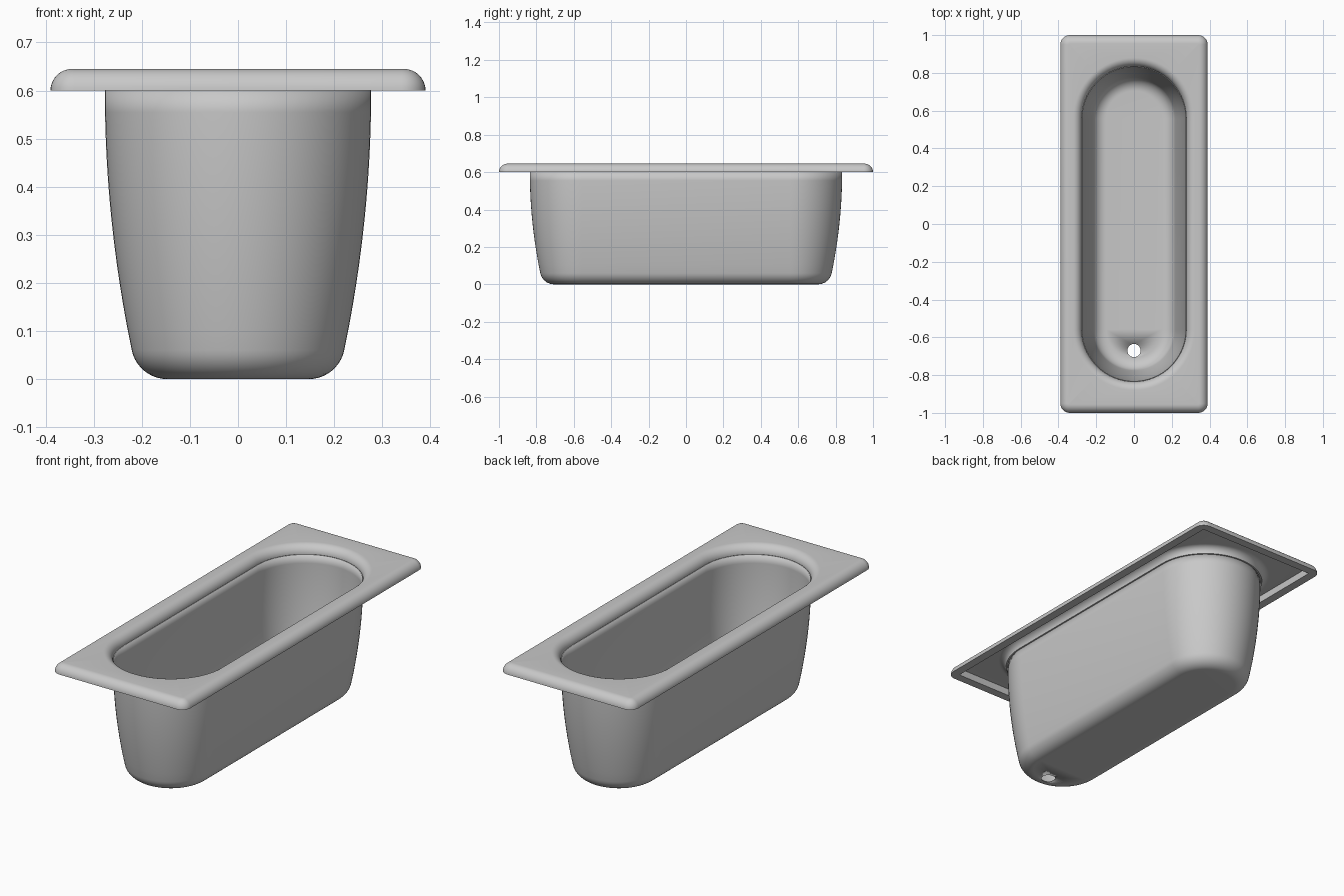
import bpy, bmesh, math

if "Cube" in bpy.data.objects:
    bpy.data.objects.remove(bpy.data.objects["Cube"], do_unlink=True)

CORE = 0.558            # half length of the straight side of the basin
RIM_Z, R = 0.60, 0.045  # rim underside height and rounding radius
HALF_W, HALF_L = 0.39, 1.0
PLATE = 0.008           # rim sheet thickness

mat = bpy.data.materials.new("light grey enamel")
mat.use_nodes = True
colour = (0.58, 0.58, 0.58, 1)
mat.diffuse_color = colour
mat.node_tree.nodes["Principled BSDF"].inputs["Base Color"].default_value = colour


def arcs(centres, r, n):
    """Counter-clockwise outline made of equal arcs around the given centres."""
    pts, sweep = [], 2 * math.pi / len(centres)
    for k, (cx, cy) in enumerate(centres):
        for i in range(n + 1):
            a = sweep * (k + i / n)
            pts.append((cx + r * math.cos(a), cy + r * math.sin(a)))
    return pts


def stadium(r):
    return arcs([(0, CORE), (0, -CORE)], r, 32)


def rounded_rect(inset):
    r = max(0.05 - inset, 0.005)
    x, y = HALF_W - inset - r, HALF_L - inset - r
    return arcs([(x, y), (-x, y), (-x, -y), (x, -y)], r, 8)


def ring(bm, pts, z):
    return [bm.verts.new((x, y, z)) for x, y in pts]


def loft(bm, rings):
    for a, b in zip(rings, rings[1:]):
        n = len(a)
        for i in range(n):
            j = (i + 1) % n
            bm.faces.new((a[i], a[j], b[j], b[i]))


def fill_between(bm, outer, inner):
    """Flat sheet between an outer loop and a hole."""
    edges = []
    for loop in (outer, inner):
        for i, v in enumerate(loop):
            w = loop[(i + 1) % len(loop)]
            edges.append(bm.edges.get((v, w)) or bm.edges.new((v, w)))
    bmesh.ops.triangle_fill(bm, use_beauty=True, edges=edges, normal=(0, 0, 1))


def finish(bm, name):
    bmesh.ops.recalc_face_normals(bm, faces=bm.faces[:])
    mesh = bpy.data.meshes.new(name)
    bm.to_mesh(mesh)
    bm.free()
    obj = bpy.data.objects.new(name, mesh)
    bpy.context.collection.objects.link(obj)
    mesh.materials.append(mat)
    bpy.ops.object.select_all(action='DESELECT')
    obj.select_set(True)
    bpy.context.view_layer.objects.active = obj
    bpy.ops.object.shade_smooth_by_angle(angle=math.radians(35))
    return obj


# Basin: rounded floor edge, gently bowed wall, drain hole in the floor
bm = bmesh.new()
theta, fr = math.atan(0.207), 0.0753
cx = 0.221 - fr * math.cos(theta)
profile = []
for i in range(11):
    a = -math.pi / 2 + (math.pi / 2 - theta) * i / 10
    profile.append((cx + fr * math.cos(a), fr + fr * math.sin(a)))
for i in range(1, 13):
    z = 0.06 + 0.54 * i / 12
    profile.append((0.277 - 0.056 * ((RIM_Z - z) / 0.54) ** 2, z))
rings = [ring(bm, stadium(r), z) for r, z in profile]
loft(bm, rings)
drain = ring(bm, arcs([(0, -0.67)], 0.035, 32)[:-1], 0)
fill_between(bm, rings[0], drain)
basin = finish(bm, "basin")
shell = basin.modifiers.new("shell", 'SOLIDIFY')
shell.thickness = 0.004
shell.offset = -1

# Rim: thin plate curling down into the basin and over to a flat outer lip
bm = bmesh.new()
quarter = [math.pi / 2 * i / 10 for i in range(11)]
edge = 0.277 + R


def curl(radius):
    return [ring(bm, stadium(edge - radius * math.cos(a)), RIM_Z + radius * math.sin(a))
            for a in quarter]


top_curl, under_curl = curl(R), curl(R - PLATE)
loft(bm, under_curl[::-1] + top_curl)
outer = [ring(bm, rounded_rect(R * (1 - math.cos(a))), RIM_Z + R * math.sin(a))
         for a in quarter]
lip_low = ring(bm, rounded_rect(R), RIM_Z)
lip_high = ring(bm, rounded_rect(R), RIM_Z + R - PLATE)
loft(bm, [lip_high, lip_low] + outer)
fill_between(bm, outer[-1], top_curl[-1])
fill_between(bm, lip_high, under_curl[-1])
finish(bm, "rim")
